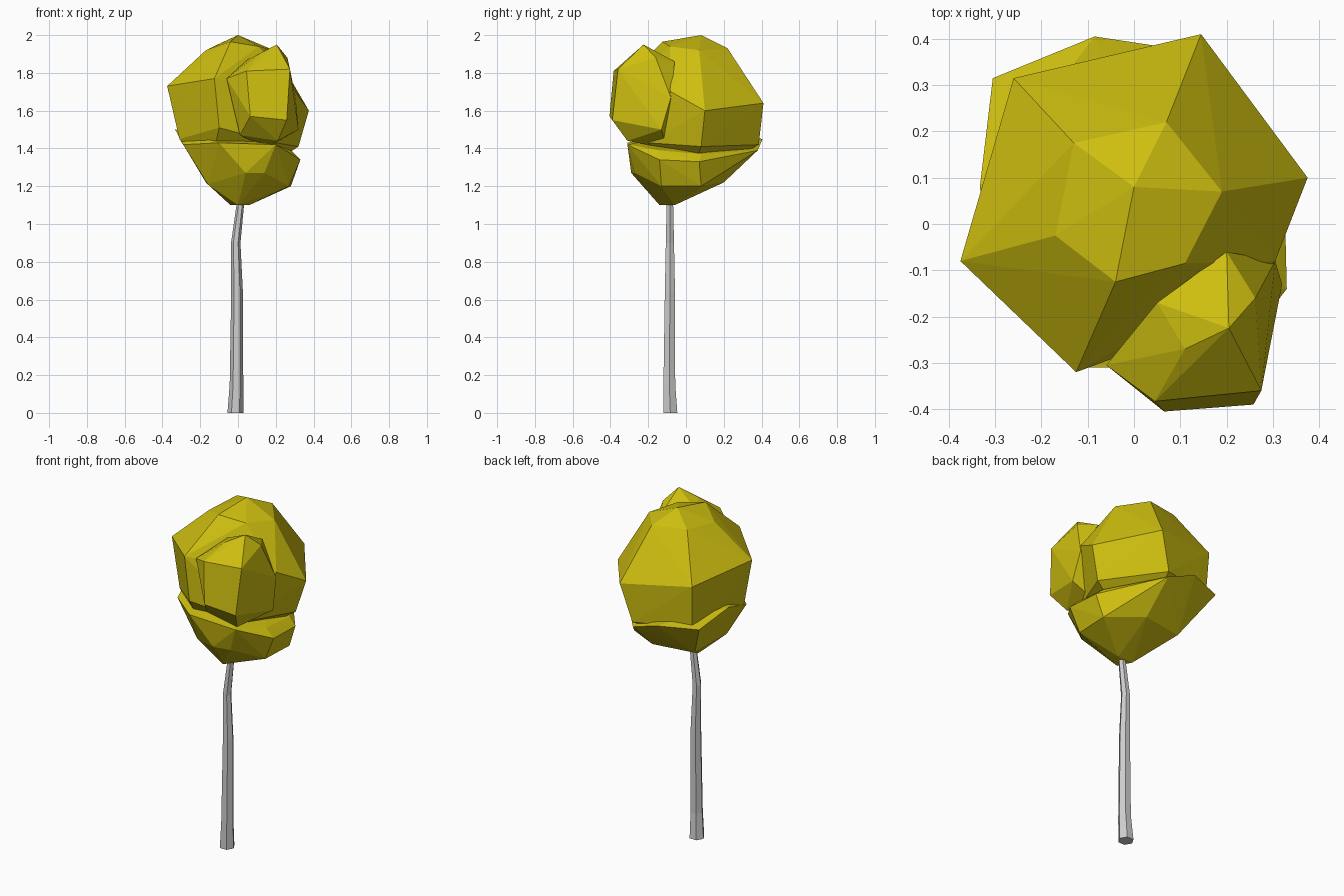
import bpy, bmesh, math
from mathutils import Vector


def material(name, rgb):
    m = bpy.data.materials.new(name)
    m.diffuse_color = (*rgb, 1)
    return m


leaf = material("yellow leaves", (0.62, 0.52, 0.005))
bark = material("pale grey bark", (0.62, 0.62, 0.62))


def finish(name, bm, mat):
    bmesh.ops.recalc_face_normals(bm, faces=bm.faces)
    me = bpy.data.meshes.new(name)
    bm.to_mesh(me)
    bm.free()
    me.materials.append(mat)
    ob = bpy.data.objects.new(name, me)
    bpy.context.collection.objects.link(ob)
    return ob


def faceted_clump(name, points):
    """Faceted leaf clump: convex skin around a few corner points."""
    bm = bmesh.new()
    for p in points:
        bm.verts.new(p)
    res = bmesh.ops.convex_hull(bm, input=bm.verts)
    loose = [v for v in bm.verts if not v.link_faces]
    bmesh.ops.delete(bm, geom=loose, context='VERTS')
    return finish(name, bm, leaf)


def loft(name, rings, sides, mat):
    """Tapered, bent tube through (x, y, z, radius) stations."""
    bm = bmesh.new()
    loops = []
    for x, y, z, r in rings:
        loops.append([bm.verts.new((x + r * math.cos(2 * math.pi * i / sides),
                                    y + r * math.sin(2 * math.pi * i / sides), z))
                      for i in range(sides)])
    for a, b in zip(loops, loops[1:]):
        for i in range(sides):
            j = (i + 1) % sides
            bm.faces.new((a[i], a[j], b[j], b[i]))
    bm.faces.new(loops[0][::-1])
    bm.faces.new(loops[-1])
    return finish(name, bm, mat)


# Bent trunk
loft("trunk", [(-0.013, -0.083, 0, 0.043), (-0.008, -0.088, 0.15, 0.036),
               (-0.005, -0.085, 0.64, 0.031), (-0.012, -0.085, 0.9, 0.025),
               (0.012, -0.085, 1.1, 0.02), (0.015, -0.085, 1.2, 0.018)], 6, bark)

# Large upper clump
faceted_clump("main_foliage", [
    (0, 0.08, 2.0),
    (0.07, 0.22, 1.93), (0.19, 0.07, 1.92), (0.11, -0.085, 1.94),
    (-0.04, -0.125, 1.965), (-0.17, -0.025, 1.92), (-0.13, 0.175, 1.94),
    (0.145, 0.41, 1.64), (0.375, 0.1, 1.6), (0.305, -0.08, 1.7),
    (-0.125, -0.32, 1.77), (-0.375, -0.08, 1.73), (-0.26, 0.315, 1.69),
    (0.08, 0.385, 1.42), (0.32, 0.08, 1.41), (0.2, -0.2, 1.43),
    (-0.1, -0.31, 1.51), (-0.31, -0.1, 1.45), (-0.25, 0.3, 1.44),
    (-0.16, -0.08, 1.22), (0.0, 0.0, 1.2)])

# Small clump at the front right
faceted_clump("front_foliage", [
    (0.205, -0.225, 1.95), (0.2, -0.06, 1.86), (0.262, -0.16, 1.88),
    (0.11, -0.27, 1.9), (0.05, -0.17, 1.87),
    (0.045, -0.383, 1.81), (0.275, -0.36, 1.82), (-0.06, -0.305, 1.77),
    (0.305, -0.08, 1.67), (0.065, -0.405, 1.57), (0.258, -0.39, 1.55),
    (0.32, -0.13, 1.5), (0.01, -0.3, 1.47), (0.21, -0.31, 1.44),
    (0.15, -0.1, 1.4)])

# Flat lower clump around the top of the trunk
faceted_clump("lower_foliage", [
    (-0.085, 0.405, 1.45), (-0.305, 0.315, 1.45), (-0.333, 0.08, 1.5),
    (0.08, 0.38, 1.39), (0.28, 0.08, 1.37), (0.28, -0.14, 1.39),
    (0.33, -0.14, 1.34), (0.325, 0.07, 1.33), (0.2, -0.31, 1.42),
    (-0.1, -0.31, 1.43), (-0.29, -0.15, 1.42),
    (0.28, 0.08, 1.2), (0.27, -0.13, 1.2), (0.14, -0.27, 1.27),
    (0.04, -0.29, 1.27), (-0.16, -0.15, 1.21), (-0.17, 0.16, 1.22),
    (0.08, 0.2, 1.22), (0.06, -0.06, 1.1), (-0.04, -0.06, 1.1),
    (0.0, -0.14, 1.1)])
